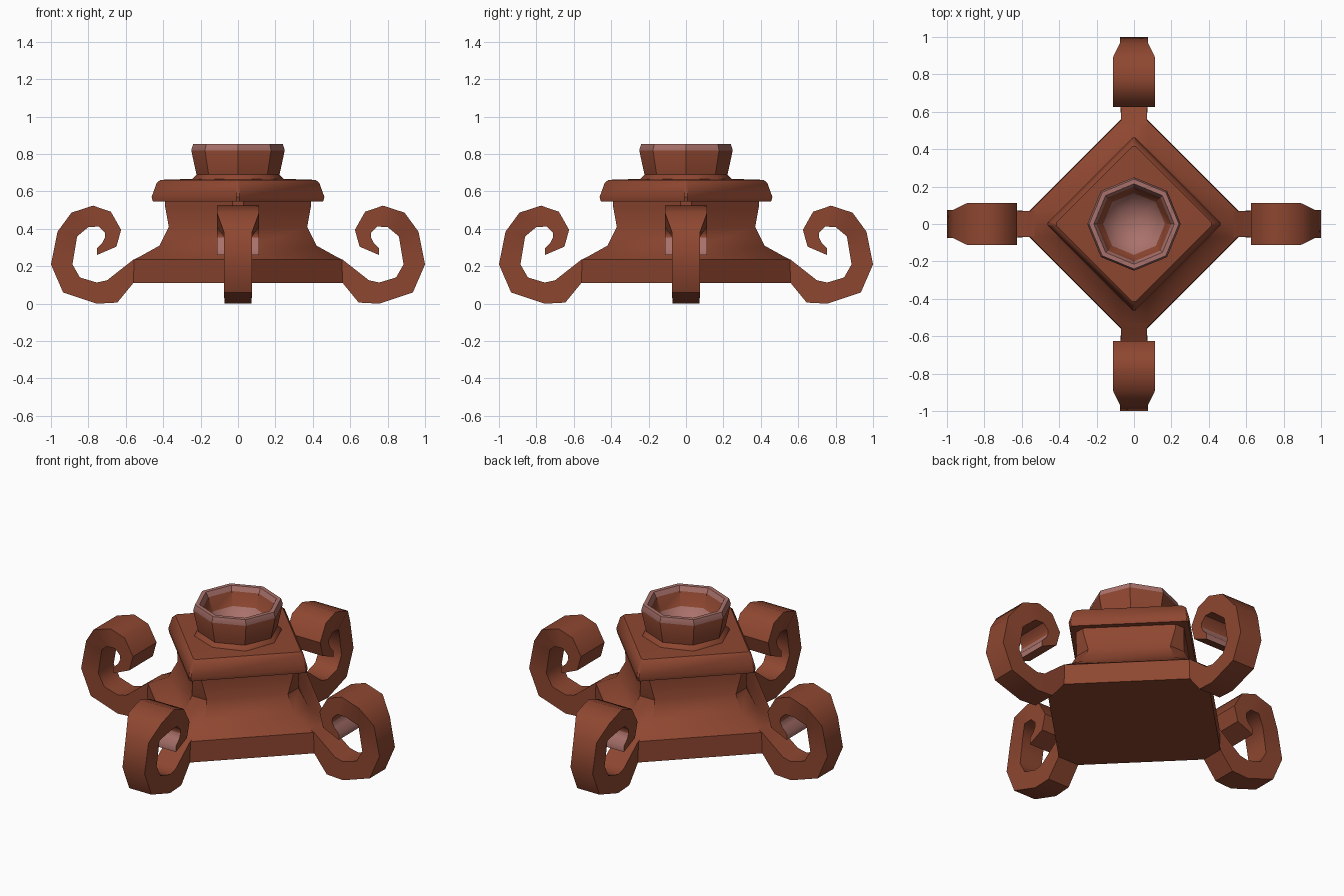
import bpy, bmesh, math

if "Cube" in bpy.data.objects:
    bpy.data.objects.remove(bpy.data.objects["Cube"])


def material(name, rgb):
    m = bpy.data.materials.new(name)
    m.diffuse_color = (*rgb, 1)
    m.use_nodes = True
    m.node_tree.nodes["Principled BSDF"].inputs["Base Color"].default_value = m.diffuse_color
    return m


BROWN = material("terracotta brown", (0.27, 0.062, 0.030))
PINK = material("dusty pink", (0.40, 0.165, 0.145))


def loft(name, rings, pink=(), pink_end=False, angle=35):
    """Skin a list of equal-sized vertex rings; pink(i, j) bands by index."""
    bm = bmesh.new()
    vs = [[bm.verts.new(p) for p in r] for r in rings]
    n = len(rings[0])
    for i in range(len(vs) - 1):
        for j in range(n):
            k = (j + 1) % n
            f = bm.faces.new((vs[i][j], vs[i][k], vs[i + 1][k], vs[i + 1][j]))
            f.material_index = int((i, j) in pink or (i, None) in pink)
    bm.faces.new(vs[0][::-1])
    end = bm.faces.new(vs[-1])
    end.material_index = int(pink_end)
    bmesh.ops.recalc_face_normals(bm, faces=bm.faces[:])
    me = bpy.data.meshes.new(name)
    bm.to_mesh(me)
    bm.free()
    me.materials.append(BROWN)
    me.materials.append(PINK)
    me.shade_smooth()
    me.set_sharp_from_angle(angle=math.radians(angle))
    ob = bpy.data.objects.new(name, me)
    bpy.context.collection.objects.link(ob)
    return ob


def diamond(r, t, z):
    """Diamond with its four corners cut off to half width t."""
    return [(r, -t, z), (r, t, z), (t, r, z), (-t, r, z),
            (-r, t, z), (-r, -t, z), (-t, -r, z), (t, -r, z)]


def octagon(r, z):
    return [(r * math.cos(a * math.pi / 4), r * math.sin(a * math.pi / 4), z)
            for a in range(8)]


# flared base and neck
loft("base", [diamond(*p) for p in (
    (0.56, 0.07, 0.11), (0.555, 0.07, 0.235), (0.42, 0.07, 0.31),
    (0.37, 0.05, 0.41), (0.39, 0.03, 0.52), (0.39, 0.03, 0.55))])

# overhanging cap slab
loft("cap", [diamond(*p) for p in (
    (0.455, 0.008, 0.545), (0.462, 0.008, 0.57), (0.435, 0.008, 0.645),
    (0.415, 0.008, 0.662), (0.22, 0.008, 0.668))])

# hollow cup with a pink rim and pink bowl floor
loft("cup", [octagon(*p) for p in (
    (0.25, 0.655), (0.24, 0.672), (0.222, 0.69), (0.25, 0.82), (0.24, 0.853),
    (0.215, 0.853), (0.20, 0.825), (0.165, 0.75), (0.09, 0.69), (0.02, 0.68))],
    pink={(3, None), (4, None), (5, None), (7, None), (8, None)}, pink_end=True)

# scrolled legs: outer x, z, inner x, z, half width
SCROLL = [
    (0.45, 0.112, 0.45, 0.285, 0.069), (0.56, 0.11, 0.56, 0.235, 0.07),
    (0.645, 0.006, 0.70, 0.125, 0.072), (0.755, 0.0, 0.755, 0.113, 0.073),
    (0.935, 0.06, 0.845, 0.14, 0.074), (1.0, 0.21, 0.885, 0.21, 0.074),
    (0.965, 0.385, 0.86, 0.36, 0.076), (0.89, 0.487, 0.80, 0.41, 0.113),
    (0.775, 0.524, 0.745, 0.412, 0.113), (0.68, 0.492, 0.712, 0.38, 0.113),
    (0.625, 0.395, 0.71, 0.355, 0.113), (0.65, 0.305, 0.725, 0.325, 0.113),
    (0.755, 0.26, 0.755, 0.295, 0.113)]
rings = [[(ox, -w, oz), (ox, w, oz), (ix, w, iz), (ix, -w, iz)]
         for ox, oz, ix, iz, w in SCROLL]
for q, side in enumerate(("right", "back", "left", "front")):
    leg = loft(side + "_scroll_leg", rings, pink={(11, 2), (10, 2)},
               pink_end=True, angle=45)
    leg.rotation_euler.z = q * math.pi / 2
